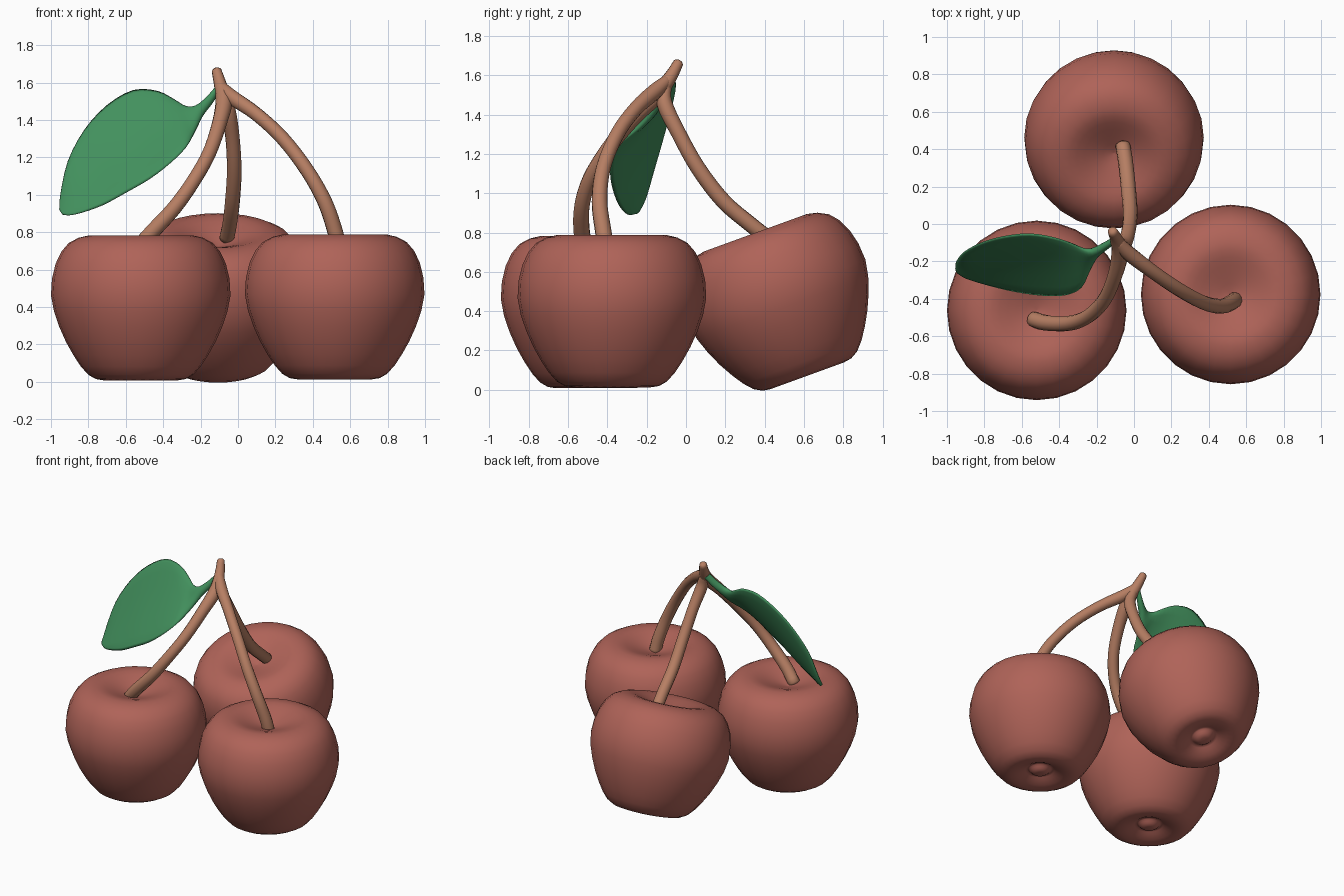
import bpy, bmesh, math
from mathutils import Vector, Matrix

if "Cube" in bpy.data.objects:
    bpy.data.objects.remove(bpy.data.objects["Cube"])


def material(name, rgb):
    m = bpy.data.materials.new(name)
    m.diffuse_color = (*rgb, 1)
    m.use_nodes = True
    m.node_tree.nodes["Principled BSDF"].inputs["Base Color"].default_value = m.diffuse_color
    return m


RED = material("cherry red", (0.43, 0.125, 0.098))
BROWN = material("stem brown", (0.47, 0.21, 0.125))
GREEN = material("leaf green", (0.055, 0.28, 0.11))


def spline(pts, n):
    """Smooth Catmull-Rom samples through points of any dimension."""
    pts = [Vector(p) for p in pts]
    ext = [2 * pts[0] - pts[1]] + pts + [2 * pts[-1] - pts[-2]]
    out = []
    for i in range(len(pts) - 1):
        a, b, c, d = ext[i:i + 4]
        for k in range(n):
            t = k / n
            out.append(0.5 * (2 * b + (c - a) * t + (2 * a - 5 * b + 4 * c - d) * t * t
                              + (3 * b - a - 3 * c + d) * t ** 3))
    return out + [pts[-1]]


def loft(name, rings, mat):
    """Skin closed rings of equal size and cap both ends."""
    bm = bmesh.new()
    rows = [[bm.verts.new(p) for p in r] for r in rings]
    n = len(rows[0])
    for a, b in zip(rows, rows[1:]):
        for i in range(n):
            j = (i + 1) % n
            bm.faces.new((a[i], a[j], b[j], b[i]))
    bm.faces.new(rows[0])
    bm.faces.new(rows[-1])
    bmesh.ops.recalc_face_normals(bm, faces=bm.faces)
    me = bpy.data.meshes.new(name)
    bm.to_mesh(me)
    bm.free()
    me.materials.append(mat)
    for f in me.polygons:
        f.use_smooth = True
    ob = bpy.data.objects.new(name, me)
    bpy.context.collection.objects.link(ob)
    return ob


# Cherries: (radius, height) profile from the bottom nub to the stem dimple
PROFILE = [(0.004, 0.012), (0.04, 0.016), (0.065, 0.035), (0.085, 0.05), (0.12, 0.03),
           (0.2, 0.006), (0.28, 0.035), (0.36, 0.14), (0.435, 0.29), (0.48, 0.46),
           (0.455, 0.63), (0.385, 0.74), (0.28, 0.78), (0.2, 0.768), (0.11, 0.735),
           (0.004, 0.70)]


def cherry(name, loc, tilt):
    prof = spline(PROFILE, 2)
    rings = []
    for r, z in prof:
        rings.append([Vector((r * math.cos(a), r * math.sin(a), z - 0.395))
                      for a in (2 * math.pi * i / 28 for i in range(28))])
    ob = loft(name, rings, RED)
    ob.data.transform(Matrix.Translation(loc) @ Matrix.Rotation(math.radians(tilt), 4, 'X'))


cherry("cherry_left", (-0.52, -0.462, 0.397), 0)
cherry("cherry_right", (0.517, -0.377, 0.402), 0)
cherry("cherry_back", (-0.107, 0.484, 0.437), 20)


# Stems: tubes along (x, y, z, radius) paths
def tube(name, path):
    pts = spline(path, 4)
    rings = []
    for i, p in enumerate(pts):
        t = (pts[min(i + 1, len(pts) - 1)] - pts[max(i - 1, 0)]).to_3d().normalized()
        u = t.cross(Vector((0.8, -0.6, 0.1))).normalized()
        v = t.cross(u)
        rings.append([p.to_3d() + p[3] * (u * math.cos(a) + v * math.sin(a))
                      for a in (2 * math.pi * k / 12 for k in range(12))])
    # rounded ends
    for k, s in ((0, 1), (-1, -1)):
        c = pts[k].to_3d()
        d = (pts[k] - pts[s if k == 0 else -2]).to_3d().normalized()
        cap = [c + (q - c) * 0.55 + d * pts[k][3] * 0.4 for q in rings[k]]
        rings.insert(0, cap) if k == 0 else rings.append(cap)
    loft(name, rings, BROWN)


tube("stem_left", [(-0.54, -0.51, 0.71, 0.042), (-0.46, -0.53, 0.80, 0.042),
                   (-0.34, -0.53, 0.93, 0.04), (-0.24, -0.49, 1.07, 0.038),
                   (-0.155, -0.40, 1.22, 0.038), (-0.10, -0.27, 1.38, 0.04),
                   (-0.075, -0.15, 1.50, 0.045), (-0.095, -0.08, 1.59, 0.034),
                   (-0.115, -0.038, 1.665, 0.026)])
tube("stem_right", [(0.54, -0.405, 0.70, 0.042), (0.52, -0.42, 0.80, 0.042),
                    (0.465, -0.44, 0.96, 0.04), (0.37, -0.42, 1.13, 0.038),
                    (0.24, -0.35, 1.30, 0.037), (0.10, -0.255, 1.43, 0.037),
                    (-0.03, -0.155, 1.52, 0.04), (-0.09, -0.09, 1.58, 0.028)])
tube("stem_back", [(-0.06, 0.42, 0.77, 0.04), (-0.045, 0.33, 0.84, 0.04),
                   (-0.03, 0.19, 0.96, 0.04), (-0.02, 0.06, 1.13, 0.039),
                   (-0.03, -0.04, 1.31, 0.038), (-0.055, -0.11, 1.46, 0.04),
                   (-0.085, -0.10, 1.56, 0.028)])

# Leaf with its stalk: upper and lower edge pairs, then half thickness
SECTIONS = [(-0.10, -0.07, 1.60, -0.10, -0.10, 1.55, 0.022),
            (-0.16, -0.11, 1.53, -0.145, -0.13, 1.48, 0.025),
            (-0.225, -0.14, 1.477, -0.19, -0.17, 1.42, 0.027),
            (-0.28, -0.13, 1.475, -0.235, -0.25, 1.33, 0.024),
            (-0.34, -0.10, 1.51, -0.28, -0.34, 1.25, 0.022),
            (-0.43, -0.07, 1.555, -0.36, -0.38, 1.17, 0.02),
            (-0.56, -0.05, 1.56, -0.47, -0.385, 1.085, 0.02),
            (-0.70, -0.065, 1.48, -0.60, -0.37, 1.01, 0.02),
            (-0.82, -0.10, 1.35, -0.72, -0.345, 0.945, 0.019),
            (-0.91, -0.15, 1.18, -0.83, -0.315, 0.905, 0.017),
            (-0.95, -0.20, 1.00, -0.90, -0.29, 0.89, 0.015),
            (-0.955, -0.235, 0.92, -0.94, -0.265, 0.895, 0.01)]
rings = []
for s in spline(SECTIONS, 3):
    up, lo, th = Vector(s[0:3]), Vector(s[3:6]), s[6]
    mid, half = (up + lo) / 2, (up - lo) / 2
    nrm = half.cross(Vector((-0.8, -0.05, -0.6))).normalized()
    if nrm.y < 0:
        nrm = -nrm
    ring = []
    for k in range(16):
        a = 2 * math.pi * k / 16
        bow = 0.1 * half.length * (1 - math.cos(a) ** 2)
        ring.append(mid + half * math.cos(a) + nrm * (th * math.sin(a) + bow))
    rings.append(ring)
loft("leaf", rings, GREEN)
